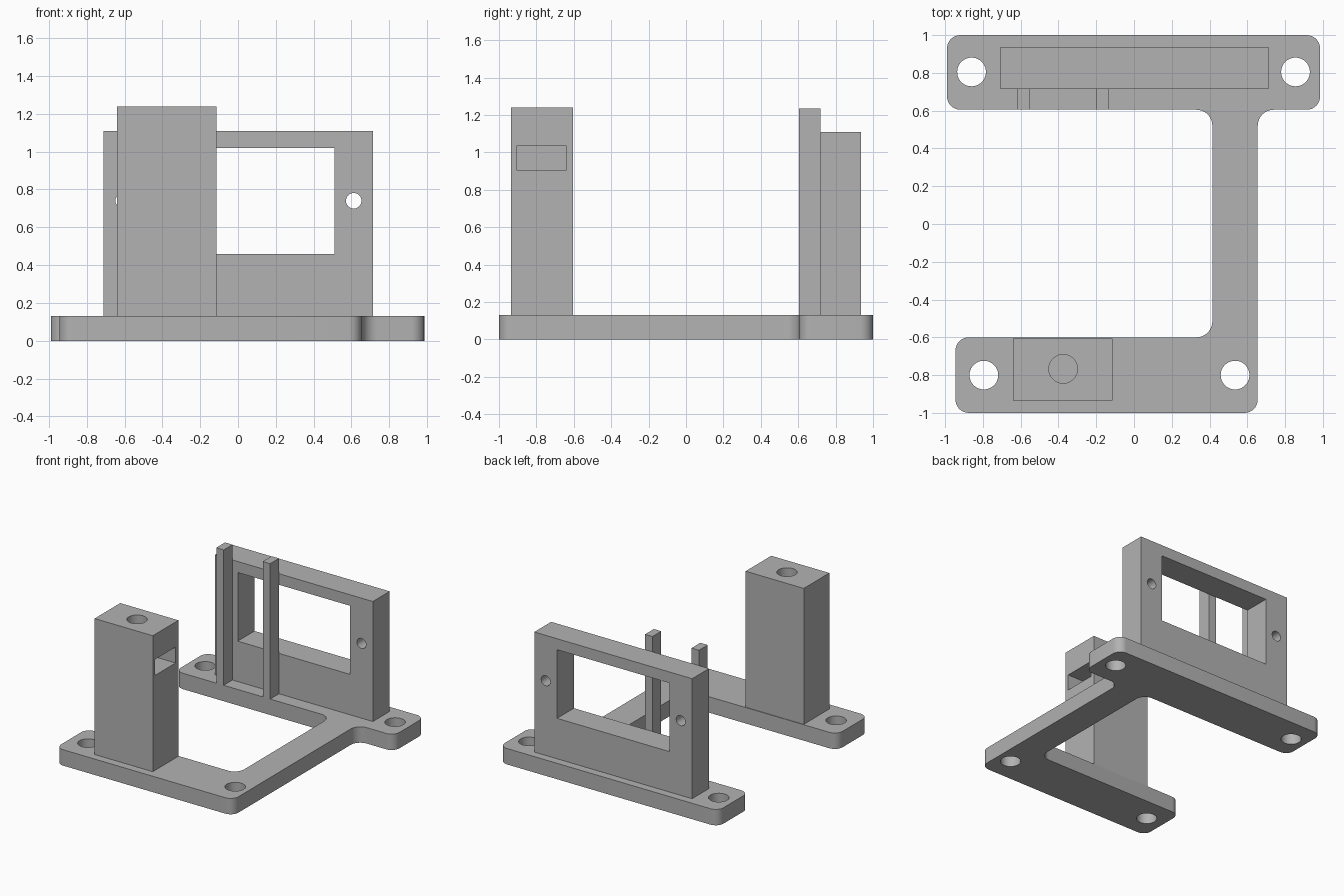
import bpy, bmesh, math
from mathutils import Vector

cube = bpy.data.objects.get("Cube")
if cube:
    bpy.data.objects.remove(cube, do_unlink=True)

grey = bpy.data.materials.new("plain grey")
grey.use_nodes = True
grey.diffuse_color = (0.45, 0.45, 0.45, 1)
grey.node_tree.nodes["Principled BSDF"].inputs["Base Color"].default_value = grey.diffuse_color

BASE_TOP = 0.13


def add_object(name, bm):
    bmesh.ops.recalc_face_normals(bm, faces=bm.faces)
    mesh = bpy.data.meshes.new(name)
    bm.to_mesh(mesh)
    bm.free()
    mesh.materials.append(grey)
    obj = bpy.data.objects.new(name, mesh)
    bpy.context.collection.objects.link(obj)
    return obj


def box(name, low, high):
    low, high = Vector(low), Vector(high)
    bm = bmesh.new()
    bmesh.ops.create_cube(bm, size=1)
    bmesh.ops.scale(bm, vec=high - low, verts=bm.verts)
    bmesh.ops.translate(bm, vec=(low + high) / 2, verts=bm.verts)
    return add_object(name, bm)


def cylinder(name, centre, radius, depth, along_y=False):
    bm = bmesh.new()
    bmesh.ops.create_cone(bm, cap_ends=True, segments=48, radius1=radius,
                          radius2=radius, depth=depth)
    obj = add_object(name, bm)
    obj.location = centre
    if along_y:
        obj.rotation_euler.x = math.pi / 2
    return obj


def rounded_outline(corners, steps=8):
    """Round each (x, y, radius) right-angled corner, inner or outer."""
    points = []
    for i, (x, y, r) in enumerate(corners):
        here = Vector((x, y))
        to_prev = (Vector(corners[i - 1][:2]) - here).normalized()
        to_next = (Vector(corners[(i + 1) % len(corners)][:2]) - here).normalized()
        centre = here + (to_prev + to_next) * r
        for k in range(steps + 1):
            a = k / steps * math.pi / 2
            points.append(centre - to_next * r * math.cos(a) - to_prev * r * math.sin(a))
    return points


def select_only(obj):
    bpy.ops.object.select_all(action='DESELECT')
    obj.select_set(True)
    bpy.context.view_layer.objects.active = obj


def cut(obj, cutters):
    select_only(obj)
    for cutter in cutters:
        cutter.hide_render = True
        mod = obj.modifiers.new("cut", 'BOOLEAN')
        mod.operation = 'DIFFERENCE'
        mod.solver = 'EXACT'
        mod.object = cutter
        bpy.ops.object.modifier_apply(modifier=mod.name)
        bpy.data.objects.remove(cutter, do_unlink=True)
    bpy.ops.object.shade_smooth_by_angle(angle=math.radians(30))


# Base plate: front foot, back foot and the spine joining them
outline = rounded_outline([
    (-0.945, -1, 0.07), (0.655, -1, 0.07), (0.655, 0.605, 0.085),
    (0.985, 0.605, 0.07), (0.985, 1, 0.07), (-0.99, 1, 0.07),
    (-0.99, 0.605, 0.07), (0.415, 0.605, 0.085), (0.415, -0.6, 0.085),
    (-0.945, -0.6, 0.07)])
bm = bmesh.new()
face = bm.faces.new([bm.verts.new((p.x, p.y, 0)) for p in outline])
top = bmesh.ops.extrude_face_region(bm, geom=[face])["geom"]
bmesh.ops.translate(bm, vec=(0, 0, BASE_TOP),
                    verts=[v for v in top if isinstance(v, bmesh.types.BMVert)])
base = add_object("base_plate", bm)
cut(base, [cylinder("screw_hole_cutter", (x, y, BASE_TOP / 2), 0.076, 0.4)
           for x, y in ((-0.86, 0.805), (0.855, 0.805), (-0.795, -0.8), (0.535, -0.8))])

# Back frame with a window and a small hole on each side of it
frame = box("back_frame", (-0.71, 0.718, BASE_TOP), (0.715, 0.935, 1.11))
cut(frame, [box("window_cutter", (-0.505, 0.6, 0.46), (0.51, 1.1, 1.02))]
    + [cylinder("side_hole_cutter", (x, 0.82, 0.74), 0.041, 0.5, True)
       for x in (-0.607, 0.612)])

# Two slim posts standing against the frame
for side, x in (("right", -0.62), ("left", -0.2)):
    box(side + "_post", (x, 0.605, BASE_TOP), (x + 0.067, 0.718, 1.235))

# Front tower with a screw hole in the top and a nut slot in the side
tower = box("front_tower", (-0.64, -0.935, BASE_TOP), (-0.115, -0.605, 1.24))
cut(tower, [cylinder("top_hole_cutter", (-0.375, -0.767, 1.05), 0.076, 0.7),
            box("nut_slot_cutter", (-0.51, -0.905, 0.905), (0, -0.64, 1.035))])
